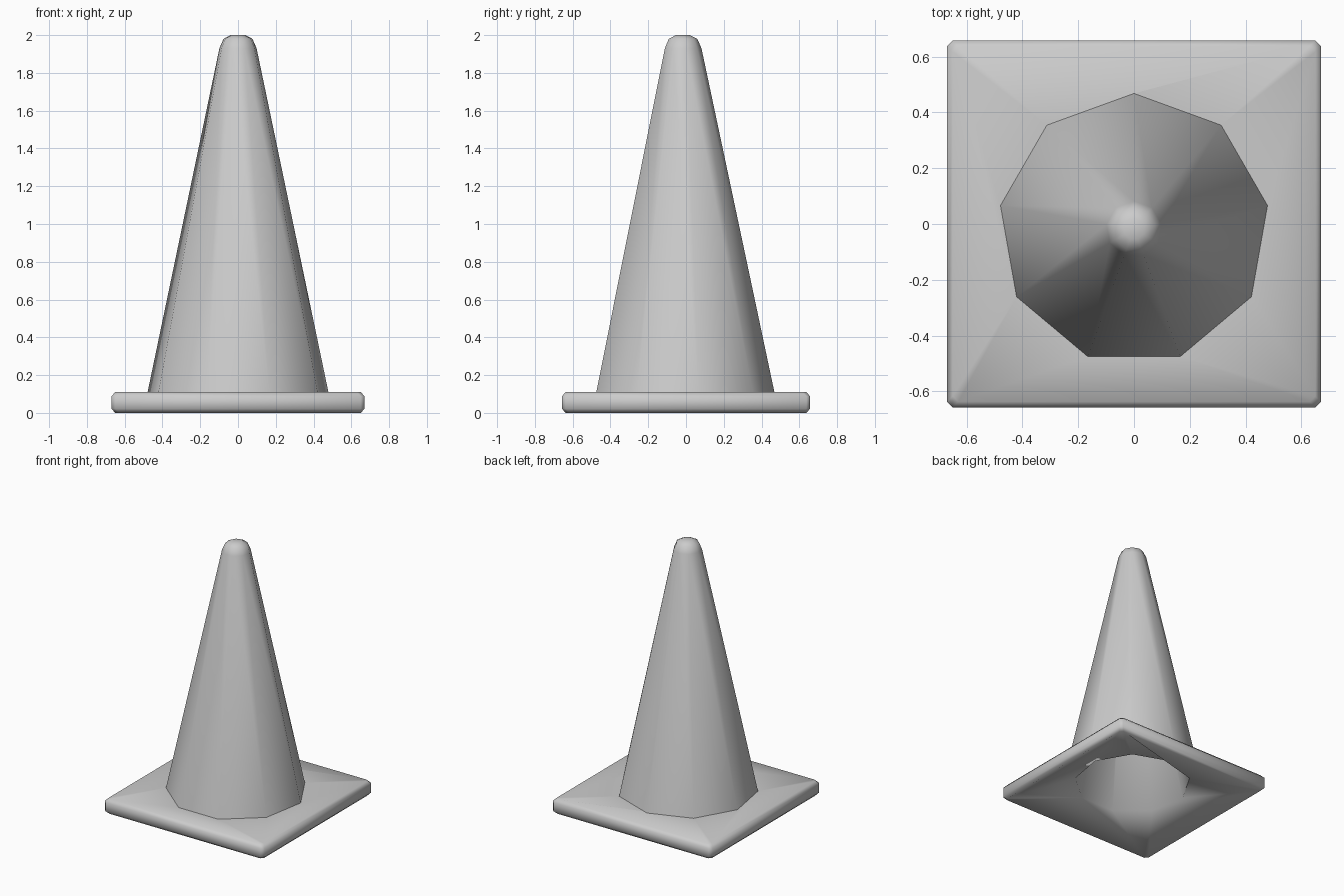
import bpy
import bmesh
from math import sin, cos, atan2, tau, radians

default_cube = bpy.data.objects.get("Cube")
if default_cube:
    bpy.data.objects.remove(default_cube, do_unlink=True)

SIDES = 9
CONE_Y = -0.018
HALF_X, HALF_Y, CORNER = 0.67, 0.657, 0.02
START = radians(50)

bm = bmesh.new()


def round_ring(radius, z):
    angles = [START + tau * i / SIDES for i in range(SIDES)]
    return [bm.verts.new((radius * cos(a), CONE_Y + radius * sin(a), z)) for a in angles]


def square_ring(inset, z):
    """Square with small cut corners, counter-clockwise."""
    x, y, c = HALF_X - inset, HALF_Y - inset, CORNER
    quarter = [(x, y - c), (x - c, y)]
    ring = []
    for sx, sy in ((1, 1), (-1, 1), (-1, -1), (1, -1)):
        corner = quarter if sx * sy > 0 else quarter[::-1]
        ring += [bm.verts.new((sx * px, sy * py, z)) for px, py in corner]
    return ring


def turn(ring, i):
    """Angle of a ring vertex, growing past a full turn."""
    v = ring[i % len(ring)].co
    return (atan2(v.y, v.x) - START / 2) % tau + tau * (i // len(ring))


def connect(a, b):
    """Quads between equal rings, otherwise a zip of triangles."""
    n, m = len(a), len(b)
    if n == m:
        for i in range(n):
            bm.faces.new((a[i - 1], a[i], b[i], b[i - 1]))
        return
    i = j = 0
    while i < n or j < m:
        if j == m or (i < n and turn(a, i + 1) < turn(b, j + 1)):
            bm.faces.new((a[i % n], a[(i + 1) % n], b[j % m]))
            i += 1
        else:
            bm.faces.new((a[i % n], b[(j + 1) % m], b[j % m]))
            j += 1


# Profile from the outer tip, down over the foot, and up inside the hollow
rings = [round_ring(r, z) for r, z in
         ((0.038, 2.0), (0.078, 1.98), (0.1, 1.93), (0.486, 0.11))]
rings += [square_ring(i, z) for i, z in ((0.02, 0.11), (0, 0.088), (0, 0.022), (0.02, 0))]
rings += [round_ring(r, z) for r, z in ((0.41, 0.1), (0.07, 1.9))]

for upper, lower in zip(rings, rings[1:]):
    connect(upper, lower)
bm.faces.new(rings[0])
bm.faces.new(rings[-1])
bmesh.ops.recalc_face_normals(bm, faces=bm.faces)

mesh = bpy.data.meshes.new("traffic_cone")
bm.to_mesh(mesh)
bm.free()
cone = bpy.data.objects.new("traffic_cone", mesh)
bpy.context.collection.objects.link(cone)

# Plain grey plastic
grey = bpy.data.materials.new("plain_grey")
grey.use_nodes = True
color = (0.6, 0.6, 0.6, 1)
grey.diffuse_color = color
grey.node_tree.nodes["Principled BSDF"].inputs["Base Color"].default_value = color
mesh.materials.append(grey)

# Soft shading with a crease where the cone meets the foot
bpy.ops.object.select_all(action="DESELECT")
cone.select_set(True)
bpy.context.view_layer.objects.active = cone
bpy.ops.object.shade_smooth_by_angle(angle=radians(65))
